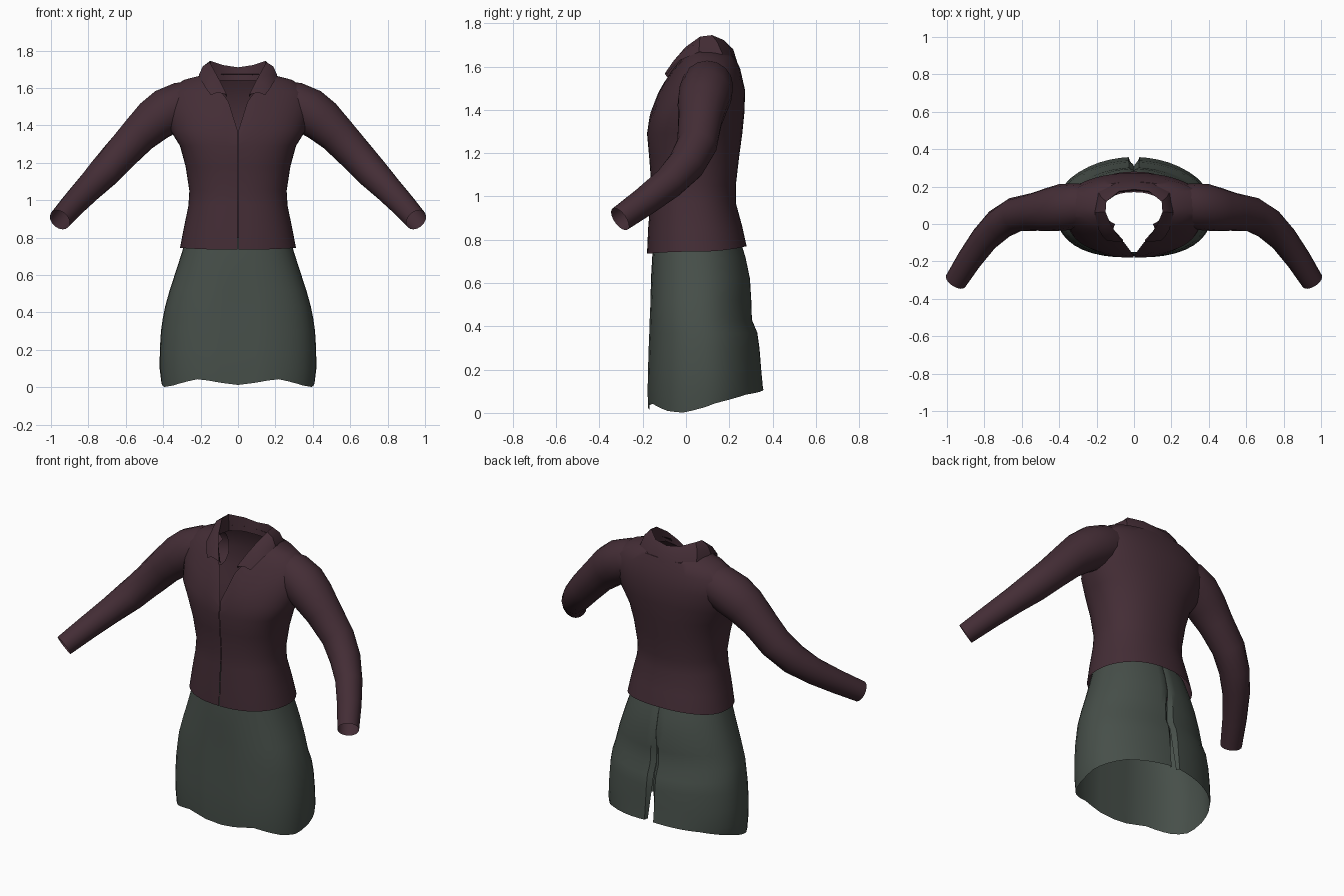
import bpy, math
from mathutils import Vector

if "Cube" in bpy.data.objects:
    bpy.data.objects.remove(bpy.data.objects["Cube"])


def material(name, rgb):
    m = bpy.data.materials.new(name)
    m.diffuse_color = (*rgb, 1)
    m.use_nodes = True
    m.node_tree.nodes["Principled BSDF"].inputs["Base Color"].default_value = m.diffuse_color
    return m


PLUM = material("plum cloth", (0.057, 0.026, 0.036))
GREEN = material("grey green cloth", (0.062, 0.078, 0.067))


def loft(name, rows, mat, closed=False):
    """Skin a list of equally long point rows."""
    n = len(rows[0])
    faces = []
    for r in range(len(rows) - 1):
        for c in range(n if closed else n - 1):
            d = (c + 1) % n
            faces.append((r * n + c, r * n + d, (r + 1) * n + d, (r + 1) * n + c))
    me = bpy.data.meshes.new(name)
    me.from_pydata([tuple(p) for row in rows for p in row], [], faces)
    me.materials.append(mat)
    me.shade_smooth()
    me.set_sharp_from_angle(angle=math.radians(35))
    ob = bpy.data.objects.new(name, me)
    bpy.context.collection.objects.link(ob)
    return ob


def interp(table, v):
    """Piecewise linear lookup; entries are (key, value)."""
    for (a, x), (b, y) in zip(table, table[1:]):
        if v <= b:
            return x + (y - x) * max(0, v - a) / (b - a)
    return table[-1][1]


def spow(v, e):
    return math.copysign(abs(v) ** e, v)


def oval(phi, hw, yf, yb, ef, eb):
    """Point of a rounded body section; phi = 0 is the front."""
    s, c = math.sin(phi), math.cos(phi)
    e = ef if c > 0 else eb
    return hw * spow(s, e), (yf + yb) / 2 - (yb - yf) / 2 * spow(c, e)


# Shirt body: half width, front y, back y, then z at front, side and back
BODY = [(.31, -.18, .28, .735, .745, .77), (.29, -.175, .26, .85, .85, .86),
        (.265, -.165, .23, .97, .97, .97), (.26, -.16, .23, 1.05, 1.05, 1.05),
        (.28, -.17, .245, 1.18, 1.18, 1.18), (.31, -.18, .26, 1.29, 1.29, 1.29),
        (.36, -.165, .27, 1.39, 1.37, 1.39), (.39, -.125, .273, 1.49, 1.49, 1.49),
        (.385, -.07, .25, 1.58, 1.575, 1.59), (.29, -.045, .225, 1.615, 1.643, 1.645),
        (.165, -.02, .17, 1.64, 1.675, 1.675)]
# Height of the open neckline by angle from the front
NECK = [(0, 5.8), (7.5, 7.4), (15, 8.2), (22.5, 8.9), (30, 9.6), (37.5, 10)]


def body_point(phi, t):
    i = min(int(t), len(BODY) - 2)
    hw, yf, yb, zf, zs, zb = (a + (b - a) * (t - i) for a, b in zip(BODY[i], BODY[i + 1]))
    ef = interp([(3, .88), (5, .8), (6, .82), (7, 1), (10, 1)], t)
    x, y = oval(phi, hw, yf, yb, ef, .92)
    c = math.cos(phi)
    z = zs + ((zf if c > 0 else zb) - zs) * c * c
    return x, y, z


COLS = 48
rows = []
for t in range(len(BODY)):
    row = []
    for c in range(COLS + 1):
        phi = 2 * math.pi * c / COLS
        top = interp(NECK, math.degrees(min(phi, 2 * math.pi - phi)))
        x, y, z = body_point(phi, t if t < 5 else 5 + (t - 5) * (top - 5) / 5)
        if c in (0, COLS):                      # front opening, slightly parted
            x = .0015 if c == 0 else -.0015
        row.append((x, y, z))
    rows.append(row)
loft("shirt_body", rows, PLUM)

# Sleeves: centre and radius, shoulder to wrist
SLEEVE = [(.20, .105, 1.535, .10), (.30, .10, 1.515, .118), (.38, .09, 1.475, .125),
          (.45, .077, 1.425, .117), (.53, .065, 1.35, .102),
          (.635, .05, 1.237, .093), (.72, .0, 1.145, .086), (.80, -.08, 1.062, .075),
          (.88, -.19, .977, .067), (.953, -.305, .895, .06)]
for side, name in ((1, "left_sleeve"), (-1, "right_sleeve")):
    pts = [Vector(p[:3]) for p in SLEEVE]
    rows = []
    for i, p in enumerate(pts):
        tan = (pts[min(i + 1, len(pts) - 1)] - pts[max(i - 1, 0)]).normalized()
        u = tan.cross(Vector((0, 0, 1))).normalized()
        v = u.cross(tan)
        r = SLEEVE[i][3]
        row = []
        for k in range(16):
            a = 2 * math.pi * k / 16
            q = p + r * (math.cos(a) * u + math.sin(a) * v)
            row.append((q.x * side, q.y, q.z))
        rows.append(row[::side])
    loft(name, rows, PLUM, True)

# Folded collar: inner edge, fold and outer edge, from front tip to back centre
INNER = [(.058, -.085, 1.55), (.10, -.04, 1.60), (.135, 0, 1.63), (.165, .07, 1.64),
         (.15, .13, 1.64), (.08, .168, 1.64), (0, .173, 1.64)]
FOLD = [(.06, -.098, 1.565), (.095, -.05, 1.635), (.125, -.002, 1.69), (.152, .065, 1.738),
        (.148, .12, 1.745), (.08, .175, 1.722), (0, .185, 1.71)]
OUTER = [(.145, -.088, 1.562), (.167, -.066, 1.592), (.19, -.03, 1.628), (.21, .06, 1.667),
         (.19, .17, 1.655), (.10, .222, 1.635), (0, .235, 1.625)]
MID = [tuple(a * .5 + b * .5 + d for a, b, d in zip(f, o, (.008, 0, .012)))
       for f, o in zip(FOLD, OUTER)]
MID[-1] = (0, .218, 1.68)
loft("collar", [h + [(-x, y, z) for x, y, z in h[-2::-1]]
                for h in (INNER, FOLD, MID, OUTER)], PLUM)

# Skirt: z, half width, front y, back y
SKIRT = [(.02, .41, -.178, .358), (.1, .419, -.18, .355), (.2, .418, -.178, .348),
         (.3, .412, -.175, .34), (.37, .402, -.172, .33), (.43, .39, -.17, .305),
         (.52, .365, -.166, .302), (.62, .332, -.162, .296), (.72, .3, -.156, .275),
         (.8, .276, -.15, .25)]
HEM = [(0, .012), (25, .045), (55, .008), (75, 0), (100, .045), (135, .085), (180, .108)]
SEAM = [(.1, .022), (.2, .014), (.33, .001), (.8, 0)]     # half gap of the back slit
ANGLES = [180, 176] + [9 * k for k in range(19, 0, -1)]
ANGLES = [-a for a in ANGLES] + [0] + ANGLES[::-1]
rows = []
for k, (z0, hw, yf, yb) in enumerate(SKIRT):
    row = []
    for c, ang in enumerate(ANGLES):
        x, y = oval(math.radians(ang), hw, yf, yb, .8, 1)
        hem = interp(HEM, abs(ang))
        z = hem if k == 0 else (max(z0, hem + .02) if k == 1 else z0)
        if abs(ang) == 180:                     # back seam and slit
            x = interp(SEAM, z) * (-1 if c == 0 else 1)
            y -= .022 if z0 < .6 else .008
        elif ang == 0 and z0 < .6:              # front crease
            y += .01
        row.append((x, y, z))
    rows.append(row)
loft("skirt", rows, GREEN)
